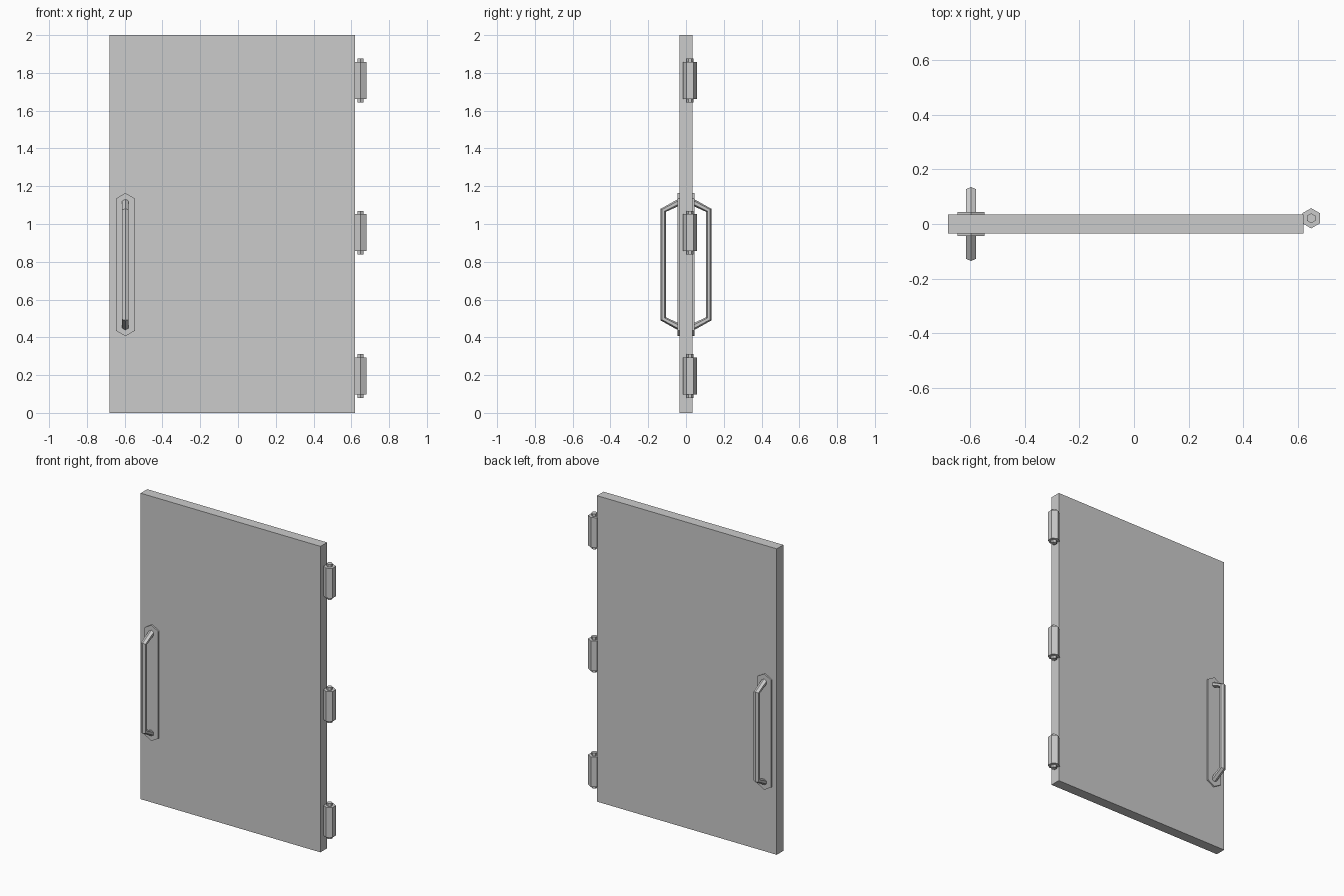
import bpy, bmesh, math

if "Cube" in bpy.data.objects:
    bpy.data.objects.remove(bpy.data.objects["Cube"])

MID_Z = 0.785      # handle centre height
HANDLE_X = -0.596


def make_object(name, bm):
    bmesh.ops.recalc_face_normals(bm, faces=bm.faces)
    me = bpy.data.meshes.new(name)
    bm.to_mesh(me)
    bm.free()
    ob = bpy.data.objects.new(name, me)
    bpy.context.collection.objects.link(ob)
    return ob


def loft(name, rings):
    """Skin a list of equal-sized point rings and cap both ends."""
    bm = bmesh.new()
    vs = [[bm.verts.new(p) for p in r] for r in rings]
    n = len(vs[0])
    for a, b in zip(vs, vs[1:]):
        for i in range(n):
            j = (i + 1) % n
            bm.faces.new((a[i], a[j], b[j], b[i]))
    bm.faces.new(vs[0])
    bm.faces.new(vs[-1])
    return make_object(name, bm)


def hex_prism(name, x, y, z0, z1, r):
    """Upright hexagonal prism with corners towards +-y."""
    ang = [math.radians(30 + 60 * i) for i in range(6)]
    return loft(name, [[(x + r * math.cos(a), y + r * math.sin(a), z) for a in ang]
                       for z in (z0, z1)])


# Door panel
x0, x1, t = -0.68, 0.62, 0.034
loft("door_panel", [[(x0, -t, z), (x1, -t, z), (x1, t, z), (x0, t, z)] for z in (0, 2)])

# Hinges: barrel with a thinner pin running through it
for label, z in (("bottom", 0.196), ("middle", 0.954), ("top", 1.76)):
    hex_prism("hinge_barrel_" + label, 0.648, 0.021, z - 0.098, z + 0.098, 0.037)
    hex_prism("hinge_pin_" + label, 0.648, 0.021, z - 0.116, z + 0.116, 0.018)


def hex_section(cy, cz, vy, vz, s):
    """Handle cross-section: centre (cy, cz), half-depth vector (vy, vz)."""
    shape = [(0, 1), (1, .5), (1, -.5), (0, -1), (-1, -.5), (-1, .5)]
    return [(HANDLE_X + 0.0175 * u, s * (cy + k * vy), MID_Z + cz + k * vz)
            for u, k in shape]


for label, s in (("front", -1), ("back", 1)):
    # Backing plate: stretched hexagon
    outline = [(0, .379), (.05, .35), (.05, -.35), (0, -.379), (-.05, -.35), (-.05, .35)]
    loft("handle_plate_" + label,
         [[(HANDLE_X + u, s * y, MID_Z + w) for u, w in outline] for y in (0.03, 0.044)])
    # Pull bar with slanted legs
    loft("handle_bar_" + label, [
        hex_section(0.030, 0.334, 0, 0.02, s),
        hex_section(0.121, 0.287, 0.014, 0.008, s),
        hex_section(0.121, -0.287, 0.014, -0.008, s),
        hex_section(0.030, -0.334, 0, -0.02, s)])
